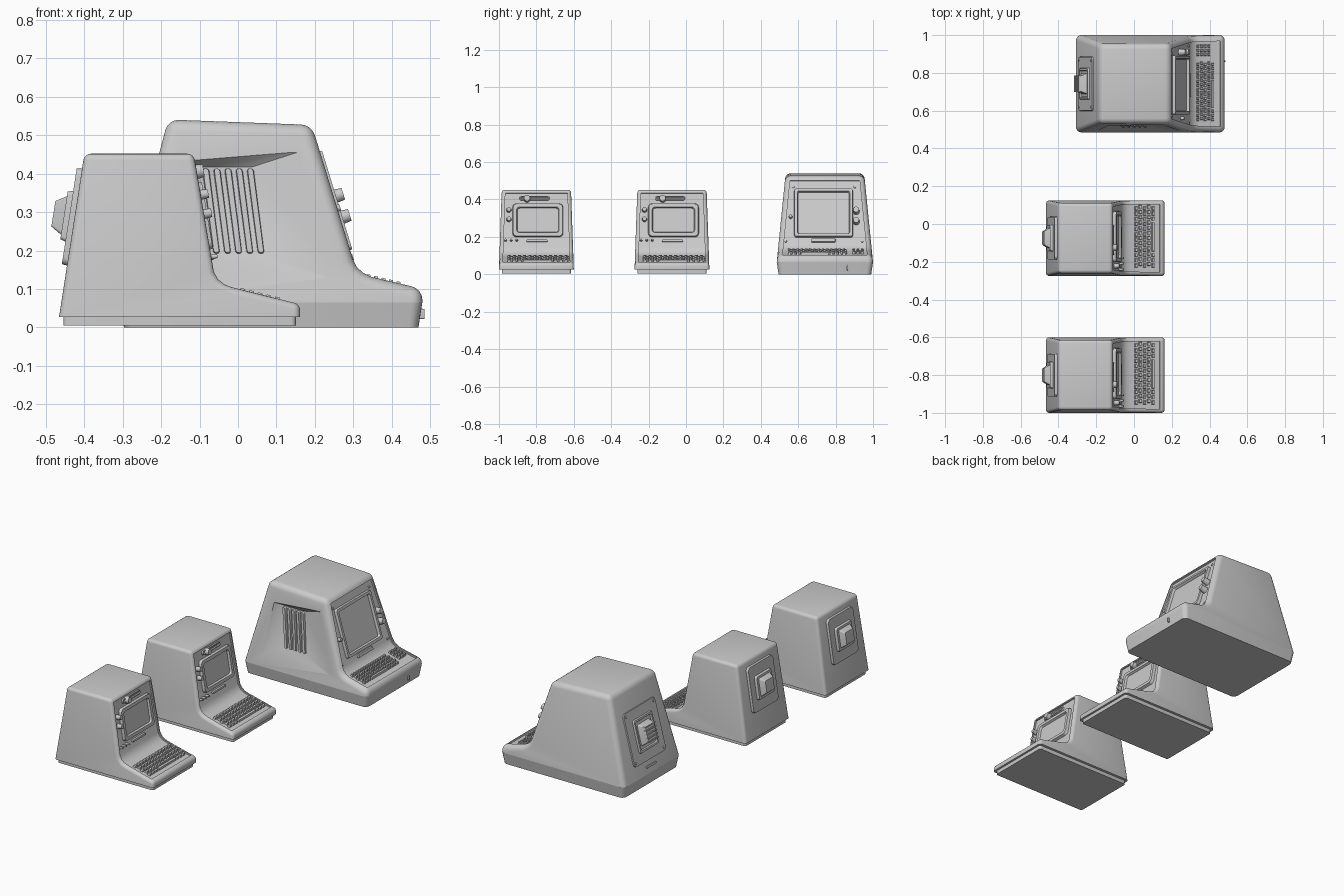
import bpy, bmesh, math
from mathutils import Vector, Matrix

if "Cube" in bpy.data.objects:
    bpy.data.objects.remove(bpy.data.objects["Cube"])


def finish(name, bm):
    bmesh.ops.remove_doubles(bm, verts=bm.verts, dist=1e-5)
    bmesh.ops.recalc_face_normals(bm, faces=bm.faces)
    me = bpy.data.meshes.new(name)
    bm.to_mesh(me)
    bm.free()
    ob = bpy.data.objects.new(name, me)
    bpy.context.collection.objects.link(ob)
    return ob


def frame(origin, u, v):
    """Working plane: u and v lie on the surface, n points out of it."""
    u, v = Vector(u), Vector(v)
    n = u.cross(v).normalized()
    M = Matrix((u, v, n)).transposed().to_4x4()
    M.translation = origin
    return M


def outline(w, h, r):
    if r <= 0:
        return [(-w/2, -h/2), (w/2, -h/2), (w/2, h/2), (-w/2, h/2)]
    pts = []
    for k, (sx, sy) in enumerate(((1, 1), (-1, 1), (-1, -1), (1, -1))):
        for i in range(6):
            a = math.pi/2*(k + i/5)
            pts.append((sx*(w/2-r) + r*math.cos(a), sy*(h/2-r) + r*math.sin(a)))
    return pts


def slabs(name, M, rects, n0, n1, r=0, taper=0, dish=None):
    """Rounded blocks (u, v, width, height) from depth n0 to n1, optionally dished on top."""
    bm = bmesh.new()
    levels = [(n0, 0), (n1, taper)]
    if dish:
        levels += [(n1, taper+dish[0]), (n1-dish[1], taper+dish[0]+.004)]
    for u, v, w, h in rects:
        loops = []
        for n, t in levels:
            rr = r*(min(w, h)-2*t)/min(w, h)
            loops.append([bm.verts.new(M @ Vector((u+x, v+y, n))) for x, y in outline(w-2*t, h-2*t, rr)])
        bm.faces.new(loops[0][::-1])
        bm.faces.new(loops[-1])
        for a, b in zip(loops, loops[1:]):
            for i in range(len(a)):
                j = (i+1) % len(a)
                bm.faces.new((a[i], a[j], b[j], b[i]))
    return finish(name, bm)


def prism(name, prof, width, yc, bevel=0):
    """Side profile swept across y, half width given by height."""
    bm = bmesh.new()
    L = [bm.verts.new((x, yc-width(z), z)) for x, z in prof]
    R = [bm.verts.new((x, yc+width(z), z)) for x, z in prof]
    bm.faces.new(L)
    bm.faces.new(R[::-1])
    for i in range(len(L)):
        j = (i+1) % len(L)
        bm.faces.new((L[j], L[i], R[i], R[j]))
    bmesh.ops.recalc_face_normals(bm, faces=bm.faces)
    if bevel:
        zmin = min(z for x, z in prof) + 1e-4
        edges = [e for e in bm.edges if e.calc_face_angle() > .6 and max(v.co.z for v in e.verts) > zmin]
        bmesh.ops.bevel(bm, geom=edges, offset=bevel, segments=4, profile=.5, affect='EDGES')
    return finish(name, bm)


def cut(ob, cutter):
    m = ob.modifiers.new("cut", 'BOOLEAN')
    m.operation, m.solver, m.object = 'DIFFERENCE', 'EXACT', cutter
    bpy.context.view_layer.objects.active = ob
    bpy.ops.object.modifier_apply(modifier=m.name)
    bpy.data.objects.remove(cutter)


def recess(ob, line, width, yc, depth):
    """Sink the screen face and keyboard deck along a polyline, leaving a rim."""
    P = [Vector(p) for p in line]
    inner, outer = [], []
    for i, p in enumerate(P):
        d = (P[min(i+1, len(P)-1)] - P[max(i-1, 0)]).normalized()
        n = Vector((-d.y, d.x))
        inner.append(p - n*depth)
        outer.append(p + n*.022)
    cut(ob, prism("front_cutter", inner + outer[::-1], width, yc))


def lerp(a, b, t):
    return (a[0]+(b[0]-a[0])*t, a[1]+(b[1]-a[1])*t)


def keys(rows, cols, u0, pitch_u, pitch_v, space):
    """Staggered rows of keys with a long space bar in the front row."""
    out = []
    for r in range(rows):
        v = (r-(rows-1)/2)*pitch_v
        for c in range(cols):
            u = u0 + c*pitch_u + (r % 2)*pitch_u*.3
            if r or not space[0] <= c <= space[1]:
                out.append((u, v, pitch_u*.78, pitch_v*.78))
    mid = (space[0]+space[1])/2
    out.append((u0+mid*pitch_u, -(rows-1)/2*pitch_v, (space[1]-space[0]+.7)*pitch_u, pitch_v*.78))
    return out


def small_terminal(tag, yc):
    A, B, C = (-.115, .452), (-.063, .145), (.162, .06)
    curve = [B, (-.052, .125), (-.036, .112), (-.015, .104)]
    w = lambda z: .2 - .035*(z-.03)
    body = prism("small_body"+tag, [(-.466, .027), (-.40, .452), A] + curve + [C, (.162, .027)], w, yc, .017)
    recess(body, [lerp(A, B, .06)] + curve + [lerp(curve[-1], C, .86)], lambda z: w(z)-.02, yc, .008)
    slabs("small_plinth"+tag, frame((-.152, yc, 0), (1, 0, 0), (0, 1, 0)), [(0, 0, .605, .37)], .005, .03, .012)
    # screen face
    F = frame((-.063-.052*.145/.305*-1+.0, yc, 0), (0, 1, 0), (-.052/.307, 0, 1))
    F.translation.x = -.063 + .145*.052/.307
    slabs("small_screen_frame"+tag, F, [(.008, .29, .272, .18)], -.012, .008, .02, .004, (.018, .012))
    slabs("small_side_knobs"+tag, F, [(-.147, .345, .028, .028), (-.147, .295, .028, .028)], -.012, .02, .014, .003)
    slabs("small_top_slot"+tag, F, [(-.01, .408, .16, .026)], -.012, 0, .01, .002, (.004, .004))
    slabs("small_top_dial"+tag, F, [(-.05, .405, .04, .04)], -.012, .018, .02, .004)
    slabs("small_lower_slot"+tag, F, [(.003, .18, .115, .014)], -.012, .004, .005, .002)
    slabs("small_switches"+tag, F, [(-.165+i*.03, .183, .014, .014) for i in range(3)], -.012, .016, .007, .002)
    # keyboard
    K = frame((.057, yc+.01, .086), (0, 1, 0), (-1, 0, .249))
    slabs("small_keys"+tag, K, keys(5, 12, -.155, .0275, .0225, (3, 8)), -.012, .004, 0, .003)
    # rear housing
    G = frame((-.47, yc, 0), (0, -1, 0), (.1553, 0, 1))
    slabs("small_rear_plate"+tag, G, [(0, .287, .23, .255)], -.01, .014, .02, .003)
    slabs("small_rear_step"+tag, G, [(0, .287, .15, .14)], 0, .028, .012, .008)
    slabs("small_rear_hump"+tag, G, [(0, .287, .115, .11)], .02, .056, .01, .022)


def big_terminal(yc):
    A, C = (.192, .527), (.48, .1)
    curve = [(.30, .175), (.31, .156), (.326, .142), (.345, .132)]
    w = lambda z: .2575 - .1*(z-.065)
    body = prism("big_body", [(-.307, .065), (-.182, .541), A] + curve + [C, (.48, .065)], w, yc, .028)
    recess(body, [lerp(A, curve[0], .07)] + curve + [lerp(curve[-1], C, .84)], lambda z: w(z)-.028, yc, .01)
    slabs("big_base", frame((.0865, yc, 0), (1, 0, 0), (0, -1, 0)), [(0, 0, .787, .515)], -.065, 0, .028, .01)
    # louvred hollow on the left flank
    S = frame((0, yc-w(0), 0), (1, 0, 0), (0, .1, 1))
    bm = bmesh.new()
    for x, z, n in ((-.14, .435, .004), (.17, .46, .004), (.27, .12, .004), (-.2, .12, .004),
                    (-.105, .42, -.03), (.035, .42, -.03), (.065, .185, -.024), (-.09, .185, -.024)):
        bm.verts.new(S @ Vector((x, z, n)))
    bmesh.ops.convex_hull(bm, input=bm.verts)
    cut(body, finish("flank_cutter", bm))
    V = frame((-.012, yc-w(.305), .305), (1, 0, 0), (-.13, .1, 1))
    slabs("big_louvres", V, [(-.058+i*.029, 0, .02, .225) for i in range(5)], -.04, -.013, .009, .003)
    # screen face
    s = (.192-.30)/(.527-.175)
    F = frame((.192-s*.527, yc, 0), (0, 1, 0), (s, 0, 1))
    slabs("big_screen_frame", F, [(-.007, .33, .315, .262)], -.015, .006, .012, .003, (.014, .014))
    slabs("big_right_knobs", F, [(.167, .34, .038, .038), (.167, .285, .038, .038)], -.015, .026, .019, .004)
    slabs("big_left_knob", F, [(-.183, .31, .022, .022)], -.015, .008, .011, .003)
    slabs("big_name_strip", F, [(-.008, .183, .13, .02)], -.015, .002, .004, .002)
    slabs("big_screws", F, [(x, z, .016, .016) for x, z in ((-.17, .47), (.16, .47), (-.21, .18), (.2, .18))],
          -.015, -.005, .008, .002)
    # keyboard
    K = frame((.378, yc, .1235), (0, 1, 0), (-1, 0, .237))
    pad = [(.155+i*.022, (j-2)*.0195, .017, .015) for i in range(3) for j in range(1, 5)]
    slabs("big_keys", K, keys(5, 14, -.19, .0225, .0195, (3, 9)) + pad, -.015, .005, 0, .003)
    # key lock on the base front
    slabs("big_front_lock", frame((.477, yc, 0), (0, 1, 0), (0, 0, 1)), [(.12, .035, .012, .03)], -.02, .008, .005, .002)
    # rear service panel and vented hump
    G = frame((-.307-.065*.2626, yc, 0), (0, -1, 0), (.2626, 0, 1))
    slabs("big_rear_panel", G, [(0, .275, .29, .29)], -.01, .007, .02, .003)
    slabs("big_rear_bezel", G, [(0, .275, .17, .18)], 0, .018, .01, .004, (.01, .008))
    slabs("big_rear_hump", G, [(0, .275, .115, .12)], 0, .05, .008, .018)
    slabs("big_rear_fins", G, [(0, .235+i*.02, .09, .008) for i in range(5)], .02, .056, 0, .001)
    slabs("big_rear_screws", G, [(x, z, .016, .016) for x in (-.125, .125) for z in (.15, .4)], 0, .011, .008, .002)
    slabs("big_rear_socket", G, [(0, .1, .09, .014)], -.01, .006, .004, .002)


small_terminal("_1", -.8)
small_terminal("_2", -.075)
big_terminal(.7425)

for ob in bpy.data.objects:
    ob.select_set(True)
    bpy.context.view_layer.objects.active = ob
bpy.ops.object.shade_smooth_by_angle(angle=math.radians(35))
